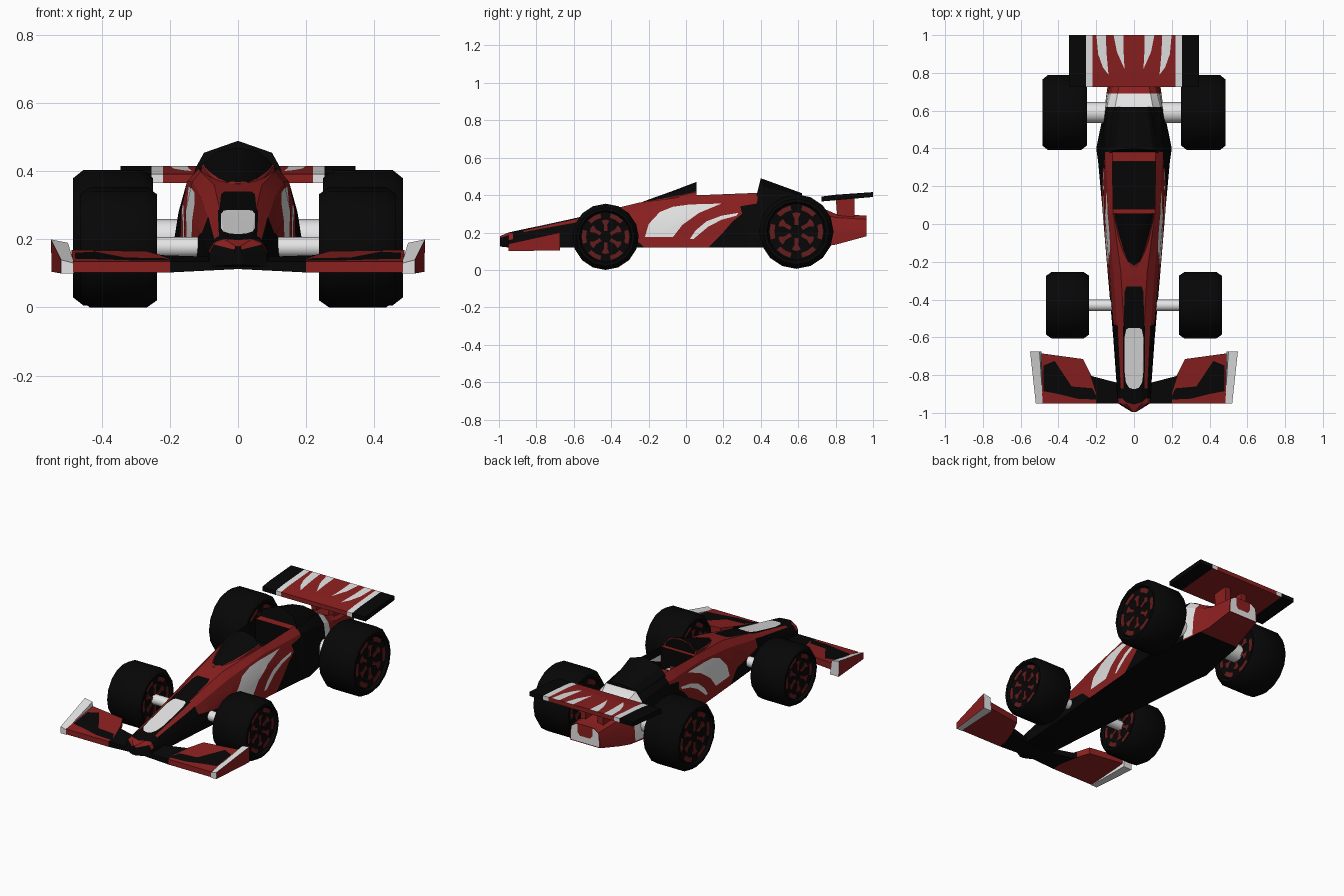
import bpy, bmesh, math
from mathutils import Vector, Matrix

if "Cube" in bpy.data.objects:
    bpy.data.objects.remove(bpy.data.objects["Cube"])

COLOURS = {"black": (0.002, 0.002, 0.002), "red": (0.26, 0.014, 0.014),
           "white": (0.78, 0.78, 0.78), "dark red": (0.13, 0.012, 0.012)}
MATS = []
for name, c in COLOURS.items():
    m = bpy.data.materials.new(name)
    m.diffuse_color = (*c, 1)
    m.use_nodes = True
    m.node_tree.nodes["Principled BSDF"].inputs["Base Color"].default_value = m.diffuse_color
    MATS.append(m)
BLACK, RED, WHITE, DARK_RED = range(4)


def finish(name, bm, smooth=None):
    bmesh.ops.recalc_face_normals(bm, faces=bm.faces)
    me = bpy.data.meshes.new(name)
    bm.to_mesh(me)
    bm.free()
    for m in MATS:
        me.materials.append(m)
    o = bpy.data.objects.new(name, me)
    bpy.context.collection.objects.link(o)
    if smooth:
        bpy.ops.object.select_all(action='DESELECT')
        o.select_set(True)
        bpy.context.view_layer.objects.active = o
        bpy.ops.object.shade_smooth_by_angle(angle=math.radians(smooth))
    return o


def loft(bm, rings, mat):
    """Skin a list of equal-length rings and cap both ends."""
    vs = [[bm.verts.new(p) for p in r] for r in rings]
    n = len(vs[0])
    fs = [bm.faces.new((a[i], a[(i + 1) % n], b[(i + 1) % n], b[i]))
          for a, b in zip(vs, vs[1:]) for i in range(n)]
    fs += [bm.faces.new(vs[0]), bm.faces.new(vs[-1])]
    for f in fs:
        f.material_index = mat
    bmesh.ops.recalc_face_normals(bm, faces=bm.faces)
    bm.normal_update()


def mirrored(half, y):
    """Half outline (x, z) from bottom to top, mirrored into a ring."""
    ring = [(x, y, z) for x, z in half]
    return ring + [(-x, y, z) for x, y, z in reversed(ring) if x > 1e-6]


def inside(p, poly):
    hit = False
    for (ax, ay), (bx, by) in zip(poly, poly[1:] + poly[:1]):
        if (ay > p[1]) != (by > p[1]) and p[0] < (bx - ax) * (p[1] - ay) / (by - ay) + ax:
            hit = not hit
    return hit


def paint(bm, poly, axis, mat, test=lambda n: True):
    """Cut a flat outline into the faces, seen along an axis, and colour it."""
    u, v = [i for i in range(3) if i != axis]
    lo = [min(p[i] for p in poly) for i in (0, 1)]
    hi = [max(p[i] for p in poly) for i in (0, 1)]
    for a, b in zip(poly, poly[1:] + poly[:1]):
        co, no = Vector((0, 0, 0)), Vector((0, 0, 0))
        co[u], co[v] = a
        no[u], no[v] = a[1] - b[1], b[0] - a[0]
        fs = [f for f in bm.faces if test(f.normal) and all(
            min(w.co[k] for w in f.verts) < hi[i] and max(w.co[k] for w in f.verts) > lo[i]
            for i, k in enumerate((u, v)))]
        geom = fs + list({e for f in fs for e in f.edges}) + list({w for f in fs for w in f.verts})
        bmesh.ops.bisect_plane(bm, geom=geom, dist=1e-5, plane_co=co, plane_no=no.normalized())
        bm.normal_update()
    for f in bm.faces:
        c = f.calc_center_median()
        if test(f.normal) and inside((c[u], c[v]), poly):
            f.material_index = mat


up = lambda n: n.z > 0.3
down = lambda n: n.z < -0.7
not_down = lambda n: n.z > -0.5
side = lambda n: abs(n.x) > 0.4
back = lambda n: n.y > 0.9


def sym(half):
    """Close a half outline (x, y) across the centre line."""
    return half + [(-x, y) for x, y in reversed(half) if x > 1e-6]


# Body: y, floor z, floor half width, waist, shoulder, deck edge, deck z
sections = [
    (-.995, .125, .012, .012, .15, .010, .17, .006, .18),
    (-.95, .12, .085, .085, .16, .07, .185, .04, .20),
    (-.6, .12, .11, .105, .20, .085, .25, .05, .275),
    (-.25, .12, .14, .13, .25, .11, .325, .07, .36),
    (.05, .12, .165, .155, .28, .135, .37, .11, .40),
    (.08, .12, .167, .156, .28, .136, .37, .11, .40),
    (.33, .12, .19, .17, .28, .15, .37, .115, .41),
    (.40, .12, .20, .175, .28, .15, .37, .115, .41),
    (.62, .12, .155, .15, .26, .14, .34, .10, .39),
    (.73, .125, .14, .13, .24, .11, .30, .08, .33),
    (.80, .135, .12, .12, .22, .10, .28, .06, .30),
    (.965, .18, .10, .10, .22, .09, .27, .06, .29)]
bm = bmesh.new()
loft(bm, [mirrored([(0, zb), (wb, zb), (wm, zm), (wt, zs), (wc, zt), (0, zt)], y)
          for y, zb, wb, wm, zm, wt, zs, wc, zt in sections], RED)
# Cockpit well
deck = [f for f in bm.faces if f.normal.z > .9 and .08 < f.calc_center_median().y < .33]
res = bmesh.ops.extrude_face_region(bm, geom=deck)
well = [g for g in res['geom'] if isinstance(g, bmesh.types.BMVert)]
bmesh.ops.translate(bm, verts=well, vec=(0, 0, -.13))
if any(f.is_valid for f in deck):
    bmesh.ops.delete(bm, geom=[f for f in deck if f.is_valid], context='FACES')
for w in well:
    for f in w.link_faces:
        f.material_index = BLACK
bmesh.ops.recalc_face_normals(bm, faces=bm.faces)
bm.normal_update()
# Nose, floor and flank colours
paint(bm, [(-1.1, 0), (-.5, 0), (-.57, .5), (-1.1, .5)], 0, BLACK)
paint(bm, [(-.3, -1.1), (.3, -1.1), (.3, .75), (-.3, .75)], 2, BLACK, down)
paint(bm, [(-.6, .1), (-.2, .1), (-.3, .19), (-.6, .23)], 0, BLACK, side)
paint(bm, sym([(0, -1.0), (.09, -.965), (.085, -.925), (.06, -.925), (.04, -.945), (0, -.955)]), 2, RED, up)
for s in (1, -1):
    paint(bm, [(s * .056, -.87), (s * .07, -.87), (s * .088, -.5), (s * .06, -.5)], 2, RED, up)
paint(bm, sym([(0, -.58), (.055, -.58), (.05, -.36), (.04, -.33), (0, -.33)]), 2, BLACK, up)
paint(bm, sym([(0, -.875), (.025, -.868), (.043, -.84), (.05, -.78), (.05, -.6), (.042, -.56),
               (.03, -.55), (0, -.55)]), 2, WHITE, up)
paint(bm, [(.1, .1), (.19, .19), (.25, .26), (.30, .30), (.29, .34), (.38, .355),
           (.39, .5), (.62, .5), (.62, .1)], 0, BLACK)
paint(bm, [(.62, .13), (.69, .13), (.69, .5), (.62, .5)], 0, WHITE)
# Flank swooshes
paint(bm, [(-.22, .175), (-.2, .245), (-.14, .31), (-.07, .338), (.02, .35), (.19, .355),
           (.07, .305), (-.02, .24), (-.07, .175)], 0, WHITE, side)
paint(bm, [(.02, .165), (.05, .21), (.11, .26), (.19, .29), (.28, .305), (.27, .29),
           (.19, .268), (.12, .232), (.07, .19), (.04, .165)], 0, WHITE, side)
# Tail ring
paint(bm, sym([(0, .185), (.095, .185), (.09, .265), (.06, .285), (0, .285)]), 1, WHITE, back)
paint(bm, sym([(0, .22), (.035, .22), (.05, .24), (.05, .3), (0, .3)]), 1, RED, back)
finish("body", bm, 25)

# Windscreen
bm = bmesh.new()
loft(bm, [mirrored([(0, b), (w, b), (w * .95, b + .45 * h), (w * .55, b + .88 * h), (0, b + h)], y)
          for y, w, b, h in [(-.23, .025, .35, .015), (-.15, .062, .353, .041),
                             (-.08, .084, .357, .062), (.055, .112, .375, .095)]], RED)
paint(bm, sym([(0, -.22), (.03, -.2), (.055, -.14), (.078, -.06), (.097, .02), (.103, .06), (0, .06)]), 2, BLACK, up)
paint(bm, sym([(0, .3), (.1, .3), (.1, .42), (.055, .455), (0, .462)]), 1, BLACK, back)
finish("windscreen", bm, 30)

# Engine cover behind the cockpit
bm = bmesh.new()
rings = [mirrored([(0, .33), (.145, .33), (.125, .41), (.10, .455), (0, .49)], .40),
         mirrored([(0, .33), (.135, .33), (.11, .38), (.07, .40), (0, .41)], .62)]
rings[0] = [(x, y - (.49 - z) * .25, z) for x, y, z in rings[0]]
loft(bm, rings, BLACK)
finish("engine_cover", bm)

# Rear wing
bm = bmesh.new()
prof = [(.725, .366), (.725, .392), (.80, .402), (1.0, .416), (1.0, .39)]
loft(bm, [[(x, y, z) for y, z in prof] for x in (-.345, .345)], RED)
for s in (1, -1):
    paint(bm, [(s * .255, .7), (s * .36, .7), (s * .36, 1.1), (s * .255, 1.1)], 2, BLACK)
    paint(bm, [(s * .22, .7), (s * .255, .7), (s * .255, 1.1), (s * .22, 1.1)], 2, WHITE, not_down)
    paint(bm, [(s * .15, 1.01), (s * .2, 1.01), (s * .19, .9), (s * .165, .83), (s * .135, .79), (s * .145, .9)],
          2, WHITE, up)
    paint(bm, [(s * .055, 1.01), (s * .11, 1.01), (s * .09, .91), (s * .05, .82), (s * .055, .91)], 2, WHITE, up)
    # Front and rear wing edges carry the same strips
    for f in bm.faces:
        x = f.calc_center_median().x * s
        if abs(f.normal.y) > .9 and x > .22:
            f.material_index = WHITE if x < .255 else BLACK
finish("rear_wing", bm)
for s in (1, -1):
    bm = bmesh.new()
    loft(bm, [[(s * .04, a, z), (s * .075, a, z), (s * .075, b, z), (s * .04, b, z)]
              for a, b, z in ((.81, .90, .27), (.80, .90, .39))], RED)
    finish("rear_wing_post", bm)

# Front wing halves and endplates
outline = [(0, -.95), (.2, -.95), (.485, -.95), (.49, -.685), (.27, -.715), (.225, -.805), (.09, -.84), (0, -.84)]
for s in (1, -1):
    bm = bmesh.new()
    loft(bm, [[(s * x, y, z0 + k * (y + .95) + d * max(0, 1 - x / .2)) for x, y in outline]
              for z0, k, d in ((.103, .10, .01), (.135, .13, 0))], RED)
    paint(bm, [(0, -1), (s * .2, -1), (s * .2, -.9), (s * .235, -.79), (s * .23, -.7), (0, -.7)], 2, BLACK)
    paint(bm, [(s * .48, -.75), (s * .42, -.725), (s * .37, -.8), (s * .33, -.86), (s * .22, -.87),
               (s * .19, -.93), (s * .3, -.925), (s * .4, -.9), (s * .48, -.885)], 2, BLACK, up)
    finish("front_wing", bm)
    bm = bmesh.new()
    loft(bm, [[(s * a, y, z0), (s * b, y, z0), (s * c, y, z1), (s * d, y, z1 - .01)]
              for y, a, b, c, d, z0, z1 in ((-.95, .482, .52, .52, .482, .10, .14),
                                            (-.675, .49, .548, .55, .50, .105, .20))], WHITE)
    for f in bm.faces:
        if f.normal.x * s > .8:
            f.material_index = RED
    finish("front_endplate", bm)

# Wheels with painted rims, and axles
SIDES = 16
for label, y, r, x0, x1, axle in (("front", -.43, .177, .238, .465, .03), ("rear", .59, .199, .25, .485, .055)):
    zc = r + (0 if label == "front" else .006)
    h = (x1 - x0) / 2
    tyre = [(.02, -h + .02), (.76 * r, -h + .015), (.80 * r, -h), (.88 * r, -h), (r, -h + .03),
            (r, h - .03), (.88 * r, h), (.80 * r, h), (.76 * r, h - .015), (.02, h - .02)]
    for s in (1, -1):
        at = Matrix.Translation((s * (x0 + x1) / 2, y, zc))
        bm = bmesh.new()
        loft(bm, [[(x, q * math.cos(t), q * math.sin(t))
                   for t in [2 * math.pi * i / SIDES for i in range(SIDES)]] for q, x in tyre], BLACK)
        bm.transform(at)
        finish(label + "_tyre", bm, 40)
        bm = bmesh.new()
        for face in (1, -1):
            for k in range(6):
                # Rim arcs and the spokes between them
                t = k * math.pi / 3
                arc = [(q * r, t + a) for q, angs in ((.72, (-.3, 0, .3)), (.59, (.3, 0, -.3))) for a in angs]
                t += math.pi / 6
                spoke = [(.18 * r, t - .3), (.36 * r, t - .14), (.50 * r, t - .24), (.52 * r, t),
                         (.50 * r, t + .24), (.36 * r, t + .14), (.18 * r, t + .3)]
                for shape in (arc, spoke):
                    loft(bm, [[(face * x, q * math.cos(a), q * math.sin(a)) for q, a in shape]
                              for x in (h - .022, h - .013)], DARK_RED)
        bm.transform(at)
        finish(label + "_rim", bm)
    bm = bmesh.new()
    loft(bm, [[(x, y + axle * math.cos(t), zc + axle * math.sin(t))
               for t in [math.pi * i / 6 for i in range(12)]] for x in (-x0 - .025, x0 + .025)], WHITE)
    finish(label + "_axle", bm, 40)
